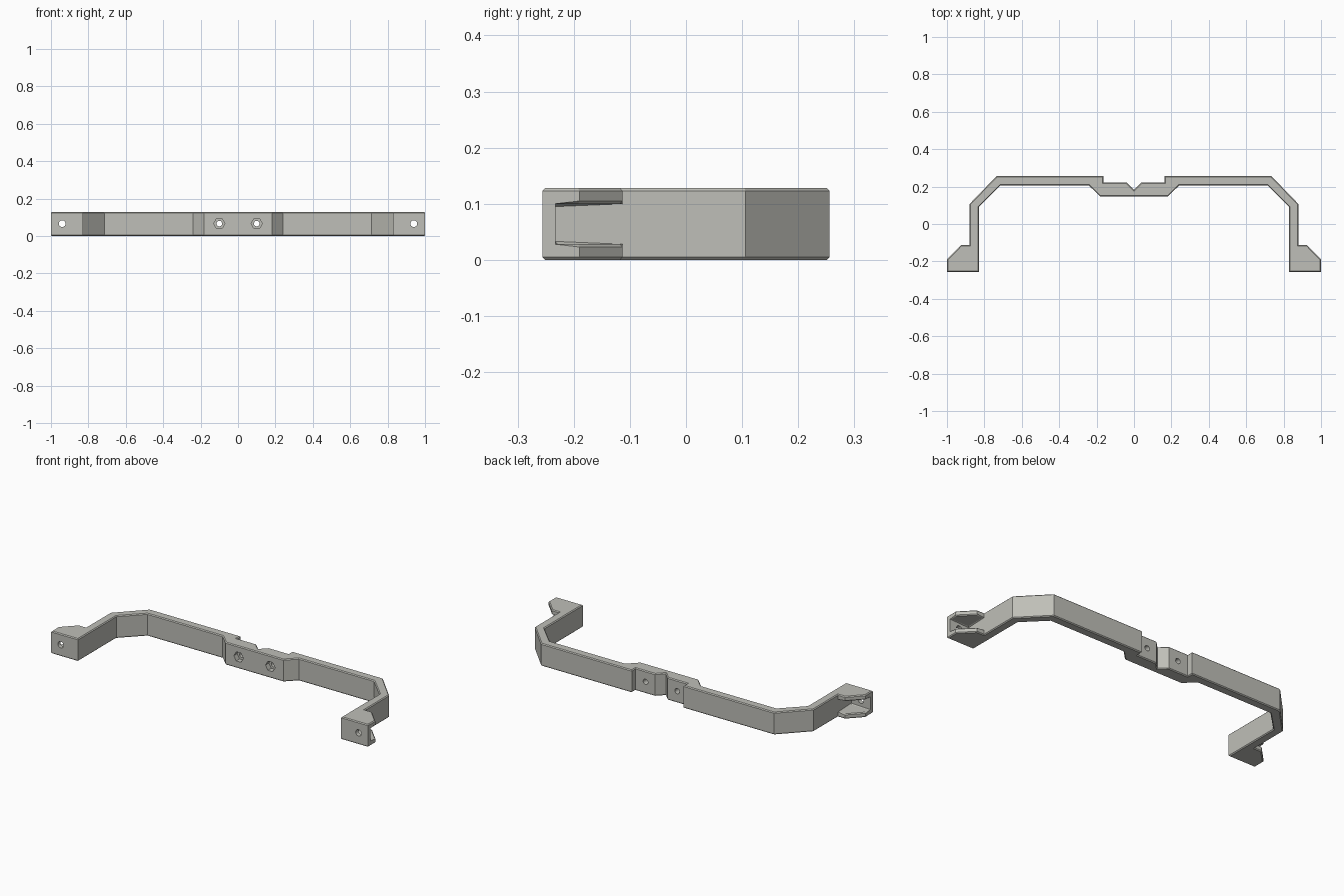
import bpy, bmesh, math
from mathutils import Matrix

if "Cube" in bpy.data.objects:
    bpy.data.objects.remove(bpy.data.objects["Cube"])

H = 0.128          # bar height
MID = 0.066        # height of the screw holes

grey = bpy.data.materials.new("warm grey")
grey.diffuse_color = (0.52, 0.52, 0.48, 1)
grey.use_nodes = True
grey.node_tree.nodes["Principled BSDF"].inputs["Base Color"].default_value = grey.diffuse_color


def make_object(name, bm):
    bmesh.ops.recalc_face_normals(bm, faces=bm.faces)
    mesh = bpy.data.meshes.new(name)
    bm.to_mesh(mesh)
    bm.free()
    mesh.materials.append(grey)
    ob = bpy.data.objects.new(name, mesh)
    bpy.context.collection.objects.link(ob)
    return ob


def prism(name, outline, z0, z1):
    bm = bmesh.new()
    face = bm.faces.new([bm.verts.new((x, y, z0)) for x, y in outline])
    geo = bmesh.ops.extrude_face_region(bm, geom=[face])["geom"]
    bmesh.ops.translate(bm, vec=(0, 0, z1 - z0),
                        verts=[v for v in geo if isinstance(v, bmesh.types.BMVert)])
    return make_object(name, bm)


def drill(name, x, y0, y1, radius, sides):
    """Cutter running along y; a hexagon gets its points left and right."""
    bm = bmesh.new()
    bmesh.ops.create_cone(bm, cap_ends=True, segments=sides, radius1=radius,
                          radius2=radius, depth=y1 - y0)
    turn = Matrix.Rotation(math.pi / 2, 4, 'Z') if sides == 6 else Matrix()
    place = Matrix.Translation((x, (y0 + y1) / 2, MID)) @ Matrix.Rotation(math.pi / 2, 4, 'X')
    bmesh.ops.transform(bm, matrix=place @ turn, verts=bm.verts)
    return make_object(name, bm)


def cut(ob, cutters):
    """Subtract the cutters, bake the result and discard the cutters."""
    for c in cutters:
        mod = ob.modifiers.new("cut", 'BOOLEAN')
        mod.operation, mod.solver, mod.object = 'DIFFERENCE', 'EXACT', c
    deps = bpy.context.evaluated_depsgraph_get()
    mesh = bpy.data.meshes.new_from_object(ob.evaluated_get(deps))
    ob.modifiers.clear()
    ob.data = mesh
    for c in cutters:
        bpy.data.objects.remove(c)


# Bent bar with a notched centre block and stepped feet, mirrored about x = 0
half = [(0.04, 0.222), (0.163, 0.222), (0.163, 0.256), (0.735, 0.256),
        (0.88, 0.106), (0.88, -0.113), (0.925, -0.113), (1.0, -0.19),
        (1.0, -0.256), (0.83, -0.256), (0.83, 0.09), (0.715, 0.205),
        (0.24, 0.205), (0.182, 0.148)]
outline = [(0, 0.182)] + half + [(-x, y) for x, y in reversed(half)]
bracket = prism("mounting_bracket", outline, 0, H)

# Open pockets in the outer side of each foot
pocket = [(0.88, -0.233), (1.1, -0.233), (1.1, 0.0), (0.95, 0.0), (0.88, -0.113)]
cut(bracket, [prism("pocket_cutter", [(s * x, y) for x, y in pocket], 0.028, 0.1)
              for s in (-1, 1)])

# Small chamfer along every rim of a level face
bm = bmesh.new()
bm.from_mesh(bracket.data)
bmesh.ops.dissolve_limit(bm, angle_limit=0.01, verts=bm.verts, edges=bm.edges)
rims = [e for e in bm.edges
        if sum(abs(f.normal.z) > 0.99 for f in e.link_faces) == 1]
bmesh.ops.bevel(bm, geom=rims, offset=0.005, segments=1, affect='EDGES',
                clamp_overlap=True)
bm.to_mesh(bracket.data)
bm.free()

# Screw holes in the feet, and nut recesses with through holes in the centre
holes = []
for s in (-1, 1):
    holes += [drill("foot_hole", s * 0.94, -0.3, -0.2, 0.018, 24),
              drill("nut_recess", s * 0.1, 0.1, 0.178, 0.03, 6),
              drill("bolt_hole", s * 0.1, 0.12, 0.3, 0.015, 24)]
cut(bracket, holes)

# Flat facets, smooth hole walls
bpy.context.view_layer.objects.active = bracket
bracket.select_set(True)
bpy.ops.object.shade_smooth_by_angle(angle=math.radians(20))
